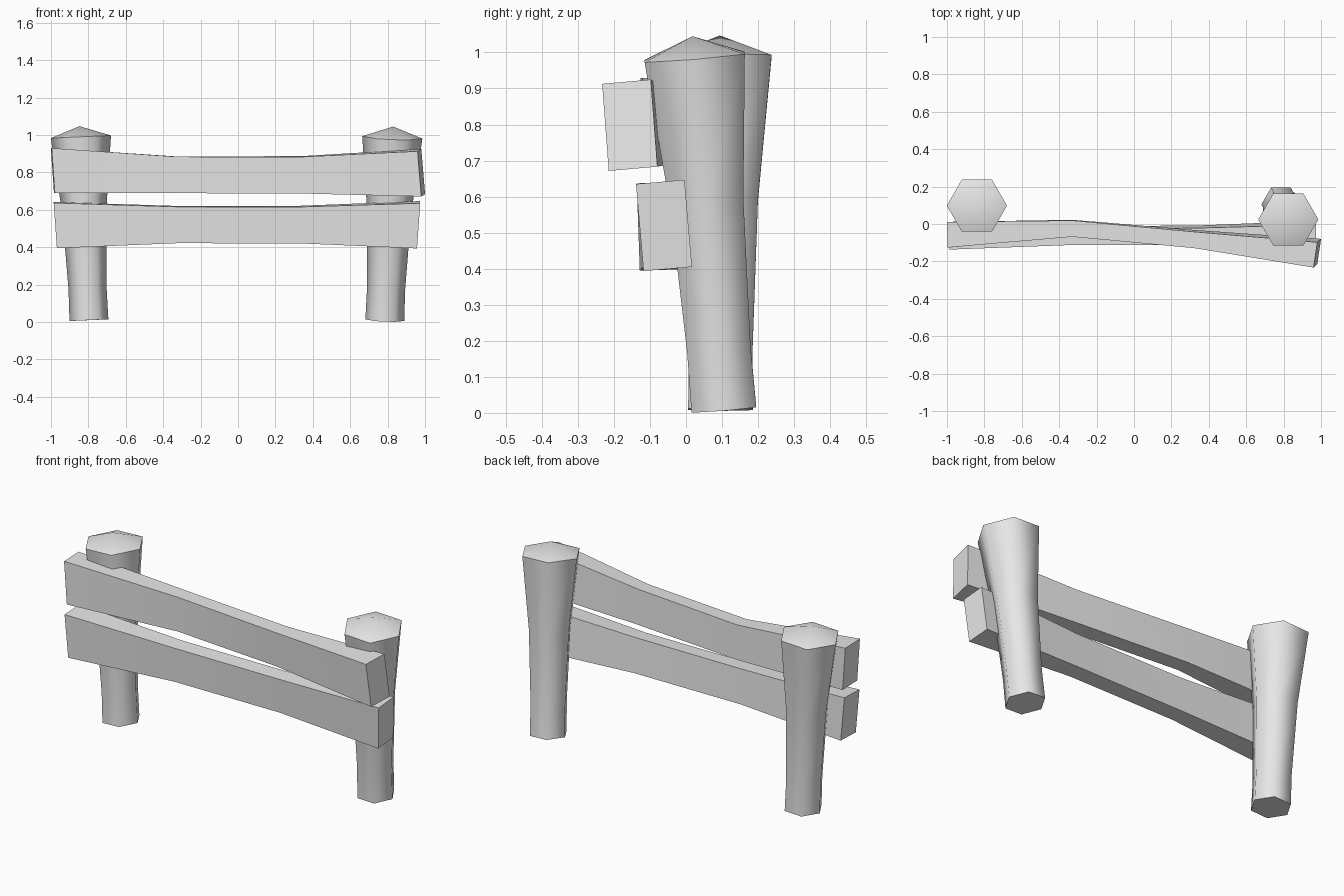
import bpy
import bmesh
from math import radians, sin, cos, pi
from mathutils import Vector, Euler

cube = bpy.data.objects.get("Cube")
if cube:
    bpy.data.objects.remove(cube, do_unlink=True)

# Single plain grey material
grey = bpy.data.materials.new("plain_grey")
grey.use_nodes = True
colour = (0.8, 0.8, 0.8, 1)
grey.diffuse_color = colour
grey.node_tree.nodes["Principled BSDF"].inputs["Base Color"].default_value = colour


def loft(name, rings, tip=None, sharp=30):
    """Skin closed rings of points, closing the top with a tip or a flat face."""
    bm = bmesh.new()
    loops = [[bm.verts.new(p) for p in ring] for ring in rings]
    n = len(loops[0])
    side_faces = set()
    for low, high in zip(loops, loops[1:]):
        for i in range(n):
            j = (i + 1) % n
            side_faces.add(bm.faces.new((low[i], low[j], high[j], high[i])))
    bm.faces.new(loops[0][::-1])
    if tip is None:
        bm.faces.new(loops[-1])
    else:
        apex = bm.verts.new(tip)
        for i in range(n):
            bm.faces.new((loops[-1][i], loops[-1][(i + 1) % n], apex))
    bmesh.ops.recalc_face_normals(bm, faces=bm.faces[:])
    # Smooth shading, with crisp rims, ends and long corners
    for face in bm.faces:
        face.smooth = True
    for edge in bm.edges:
        rim = sum(f in side_faces for f in edge.link_faces) == 1
        edge.smooth = not rim and edge.calc_face_angle(0) < radians(sharp)
    mesh = bpy.data.meshes.new(name)
    bm.to_mesh(mesh)
    bm.free()
    mesh.materials.append(grey)
    obj = bpy.data.objects.new(name, mesh)
    bpy.context.collection.objects.link(obj)
    return obj


# Six-sided posts that flare upwards and end in a low point
POST_PROFILE = [(0, 0.104), (0.17, 0.102), (0.59, 0.118), (1, 0.161)]


def post(name, foot, head, tip):
    foot, head = Vector(foot), Vector(head)
    turn = Vector((0, 0, 1)).rotation_difference(head - foot)
    rings = []
    for t, r in POST_PROFILE:
        centre = foot.lerp(head, t)
        rings.append([centre + turn @ Vector((r * cos(k * pi / 3), r * sin(k * pi / 3), 0))
                      for k in range(6)])
    loft(name, rings, tip, sharp=70)


post("left_post", (0.785, 0.105, 0.01), (0.825, 0.024, 0.987), (0.83, 0.018, 1.045))
post("right_post", (-0.797, 0.096, 0.01), (-0.84, 0.098, 0.99), (-0.848, 0.094, 1.047))


# Rails, thinner in the middle and slightly twisted
def rail(name, sections):
    rings = []
    for x, y, z, depth, height, roll, pitch, yaw in sections:
        turn = Euler((radians(roll), radians(pitch), radians(yaw))).to_matrix()
        rings.append([Vector((x, y, z)) + turn @ Vector((0, a * depth / 2, b * height / 2))
                      for a, b in ((-1, -1), (1, -1), (1, 1), (-1, 1))])
    loft(name, rings)


rail("upper_rail", [
    (-0.99, -0.057, 0.81, 0.137, 0.24, 0, -4, 2),
    (-0.33, -0.023, 0.787, 0.087, 0.195, 1, 0, 0),
    (0.33, -0.081, 0.787, 0.087, 0.195, 3, 0, -7),
    (0.98, -0.156, 0.798, 0.137, 0.243, 5, -4, -9),
])
rail("lower_rail", [
    (-0.977, -0.065, 0.518, 0.135, 0.243, 2, -4, 0),
    (-0.33, -0.062, 0.521, 0.09, 0.195, 3, 0, 0),
    (0.33, -0.060, 0.521, 0.09, 0.195, 4, 0, 0),
    (0.965, -0.061, 0.52, 0.135, 0.243, 5, 4, 1),
])
